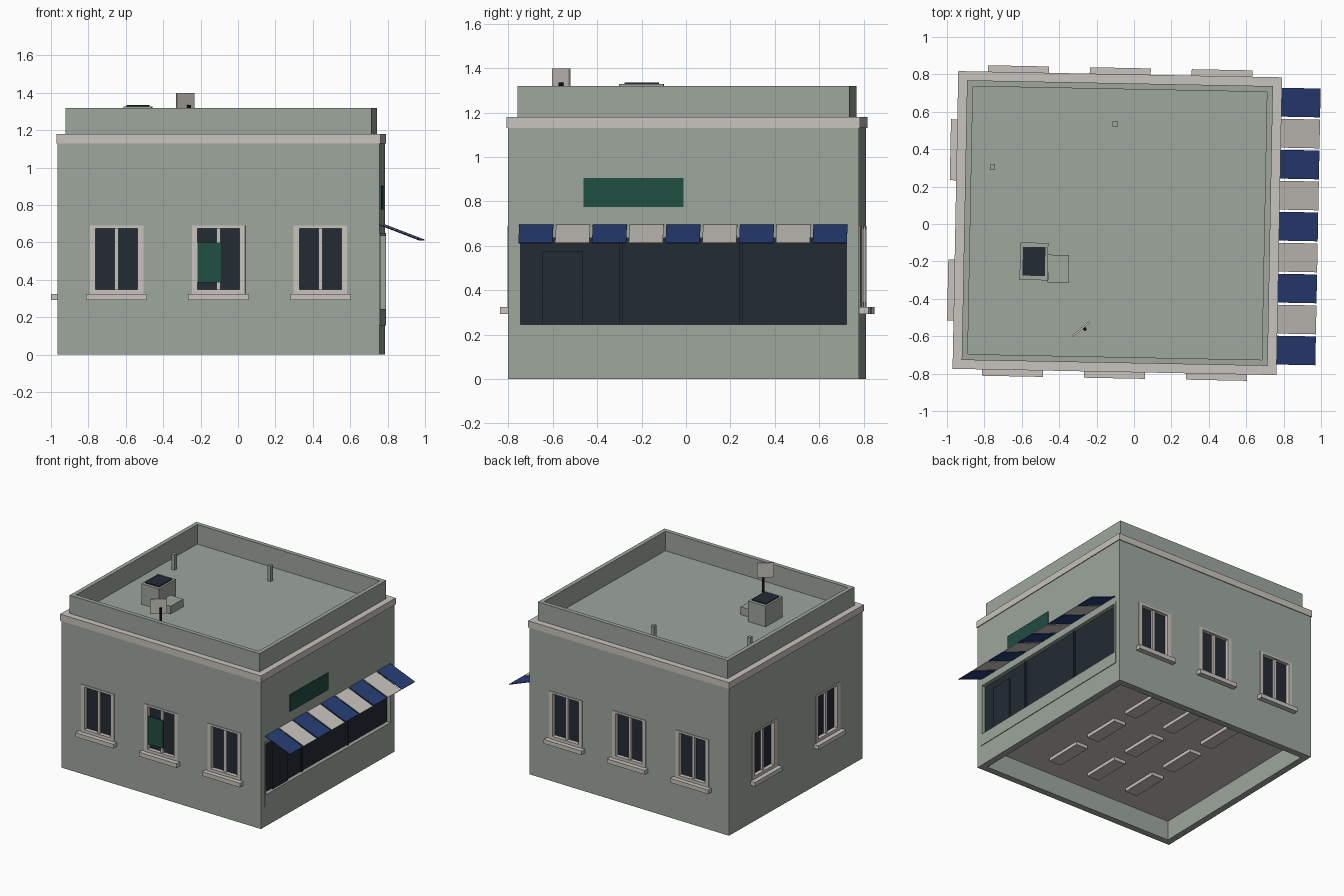
import bpy, bmesh, math
from mathutils import Matrix, Vector

if "Cube" in bpy.data.objects:
    bpy.data.objects.remove(bpy.data.objects["Cube"], do_unlink=True)

# Whole building stands slightly turned
PLACE = Matrix.Translation((-0.089, 0.005, 0)) @ Matrix.Rotation(math.radians(-1.1), 4, 'Z')
WX, WY, ROOF = 0.86, 0.79, 1.17


def material(name, rgb):
    m = bpy.data.materials.new(name)
    m.use_nodes = True
    m.diffuse_color = (*rgb, 1)
    m.node_tree.nodes["Principled BSDF"].inputs["Base Color"].default_value = (*rgb, 1)
    return m


WALL = material("sage_wall", (0.34, 0.385, 0.34))
TRIM = material("pale_stone", (0.58, 0.55, 0.51))
GLASS = material("dark_glass", (0.016, 0.025, 0.034))
BLUE = material("awning_blue", (0.02, 0.047, 0.18))
GREEN = material("sign_green", (0.015, 0.076, 0.054))
BLACK = material("black_metal", (0.006, 0.006, 0.006))


def build(name, boxes, mat, at=Matrix()):
    """Mesh from boxes, each given as (x0, x1, y0, y1, z0, z1)."""
    bm = bmesh.new()
    for b in boxes:
        lo, hi = Vector(b[0::2]), Vector(b[1::2])
        size = Matrix.Diagonal((*(hi - lo), 1))
        bmesh.ops.create_cube(bm, size=1, matrix=Matrix.Translation((lo + hi) / 2) @ size)
    me = bpy.data.meshes.new(name)
    bm.to_mesh(me)
    bm.free()
    me.materials.append(mat)
    ob = bpy.data.objects.new(name, me)
    bpy.context.collection.objects.link(ob)
    ob.matrix_world = PLACE @ at
    return ob


def ring(hx, hy, t, z0, z1):
    """Four boxes forming a rectangular wall of thickness t."""
    return [(-hx, hx, hy - t, hy, z0, z1), (-hx, hx, -hy, t - hy, z0, z1),
            (hx - t, hx, t - hy, hy - t, z0, z1), (-hx, t - hx, t - hy, hy - t, z0, z1)]


def wall_frame(angle, out, along):
    """Space on a wall: x along it, -y outward, z up."""
    return Matrix.Rotation(angle, 4, 'Z') @ Matrix.Translation((along, -out, 0))


# Window and shopfront positions
windows = []
for side, angle, out, spots in (("front", 0, WY, (-0.545, 0, 0.545)),
                                ("back", math.pi, WY, (-0.545, 0, 0.545)),
                                ("right", -math.pi / 2, WX, (-0.375, 0.375))):
    for i, s in enumerate(spots):
        windows.append((f"{side}_{i + 1}", wall_frame(angle, out, s)))
SHOP = wall_frame(math.pi / 2, WX, 0)

# Walls with recessed openings and a hollow underside
walls = build("walls", [(-WX, WX, -WY, WY, 0, ROOF)], WALL)
cutters = [build("cut", [(-0.13, 0.13, -0.1, 0.035, 0.338, 0.682)], WALL, m) for _, m in windows]
cutters.append(build("cut", [(-0.735, 0.735, -0.1, 0.035, 0.245, 0.635)], WALL, SHOP))
cutters.append(build("cut", [(0.05 - WX, WX - 0.05, 0.05 - WY, WY - 0.05, -0.1, 0.16)], WALL))
bpy.context.view_layer.update()
bpy.context.view_layer.objects.active = walls
for c in cutters:
    mod = walls.modifiers.new("opening", 'BOOLEAN')
    mod.operation, mod.solver, mod.object = 'DIFFERENCE', 'EXACT', c
    bpy.ops.object.modifier_apply(modifier=mod.name)
    bpy.data.objects.remove(c, do_unlink=True)

# Cornice and parapet
build("cornice", ring(0.866, 0.796, 0.06, 1.13, 1.18), TRIM)
build("parapet", ring(0.818, 0.748, 0.032, ROOF - 0.01, 1.32), WALL)

# Underside slab with a grid of shallow blocks
build("underside", [(0.05 - WX, WX - 0.05, 0.05 - WY, WY - 0.05, 0.15, 0.165)], TRIM)
build("underside_blocks", [(x - 0.05, x + 0.05, y - 0.15, y + 0.15, 0.125, 0.15)
                           for x in (-0.34, 0, 0.34) for y in (-0.42, 0, 0.42)], TRIM)

# Windows
for name, m in windows:
    build(f"window_frame_{name}", [
        (-0.143, -0.113, -0.005, 0.034, 0.325, 0.69), (0.113, 0.143, -0.005, 0.034, 0.325, 0.69),
        (-0.113, 0.113, -0.005, 0.034, 0.675, 0.69), (-0.113, 0.113, -0.005, 0.034, 0.325, 0.348),
        (-0.011, 0.011, 0.008, 0.034, 0.348, 0.675)], TRIM, m)
    build(f"window_glass_{name}", [(-0.115, 0.115, 0.025, 0.034, 0.34, 0.68)], GLASS, m)
    build(f"window_sill_{name}", [(-0.163, 0.163, -0.04, 0.005, 0.293, 0.325)], TRIM, m)

# Green notice on the middle front window
build("window_notice", [(-0.118, 0.018, 0, 0.008, 0.385, 0.6)], GREEN, wall_frame(0, WY, 0))

# Shopfront
build("shop_frame", [(-0.75, -0.735, -0.005, 0.034, 0.245, 0.65), (0.735, 0.75, -0.005, 0.034, 0.245, 0.65),
                     (-0.735, 0.735, -0.005, 0.034, 0.635, 0.65),
                     (-0.75, 0.75, -0.005, 0.01, 0.155, 0.245)], WALL, SHOP)
build("shop_glass", [(-0.735, 0.735, 0.025, 0.034, 0.245, 0.635)], GLASS, SHOP)
build("shop_mullions", [(x - 0.008, x + 0.008, 0.015, 0.026, 0.245, 0.635)
                        for x in (-0.28, 0.26)], GLASS, SHOP)
build("shop_door", [(-0.635, -0.455, 0.012, 0.026, 0.245, 0.575)], GLASS, SHOP)
build("wall_sign", [(-0.228 - 0.0, 0.222, -0.006, 0.002, 0.775, 0.905)], GREEN,
      SHOP @ Matrix.Translation((-0.222, 0, 0)))

# Striped awning, sloping away from the wall
slope = SHOP @ Matrix.Translation((0, 0, 0.697)) @ Matrix.Rotation(math.radians(21), 4, 'X')
for i in range(9):
    x = (i - 4) * 0.1657
    build(f"awning_stripe_{i + 1}", [(x - 0.077, x + 0.077, -0.228, 0, -0.005, 0)],
          TRIM if i % 2 else BLUE, slope)


# Rooftop equipment
def on_roof(x, y, turn=0):
    p = PLACE.inverted() @ Vector((x, y, ROOF))
    return Matrix.Translation(p) @ Matrix.Rotation(math.radians(turn), 4, 'Z')


unit = on_roof(-0.535, -0.2)
build("roof_unit", [(-0.075, 0.075, -0.1, 0.1, 0, 0.158)], WALL, unit)
build("roof_unit_grille", [(-0.06, 0.06, -0.077, 0.077, 0.157, 0.166)], GLASS, unit)
build("roof_unit_duct", [(-0.055, 0.055, -0.075, 0.075, 0, 0.06)], WALL, on_roof(-0.405, -0.24))
for i, (x, y) in enumerate(((-0.1, 0.535), (-0.757, 0.305))):
    build(f"vent_post_{i + 1}", [(-0.014, 0.014, -0.014, 0.014, 0, 0.12)], WALL, on_roof(x, y))
panel = on_roof(-0.283, -0.562, 41)
build("antenna_panel", [(-0.06, 0.06, -0.005, 0.005, 0.118, 0.23)], TRIM, panel)
build("antenna_pole", [(-0.008, 0.008, -0.008, 0.008, 0, 0.165)], BLACK, on_roof(-0.262, -0.562, 41))
